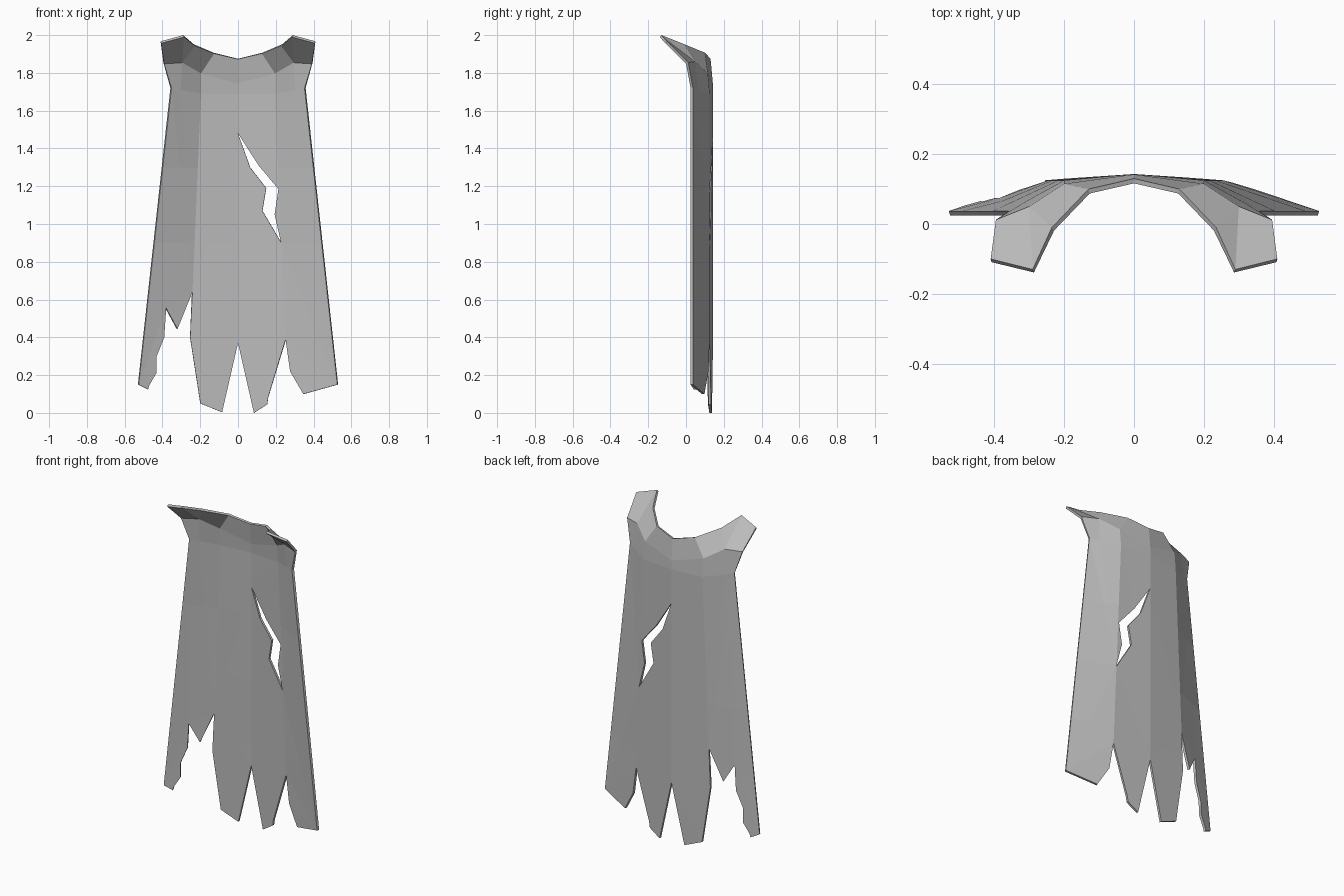
import bpy
import bmesh
from mathutils import Vector

if "Cube" in bpy.data.objects:
    bpy.data.objects.remove(bpy.data.objects["Cube"])

TOP = 1.69


def fold(z):
    """Half-width of the back panel at height z."""
    return 0.2 + (TOP - z) * 0.042


def edge(z):
    """Half-width of the whole cloth at height z."""
    return 0.358 + (1.72 - z) * 0.1095


def depth(x, z):
    """Cloth curves forward gently to the folds, then sharply to the edges."""
    x, f, e = abs(x), fold(z), edge(z)
    if x < f:
        return 0.143 - 0.018 * x / f
    return 0.125 - 0.088 * (x - f) / (e - f)


# Flat outlines (x, z) of the hanging panels, split along the folds
tear_start, tear_end = (0, 1.48), (fold(0.895), 0.895)
tear_inner = [(0.065, 1.30), (0.15, 1.19), (0.13, 1.07)]
tear_outer = [(0.195, 1.05), (0.215, 1.185), (0.11, 1.31)]
left_notch, right_notch = (fold(0.39), 0.39), (-fold(0.64), 0.64)
center_notch = (0, 0.37)

panels = [
    # right side strip with ragged hem
    [(-0.2, TOP), (-0.31, 1.71), (-0.358, 1.72), (-0.53, 0.15), (-0.48, 0.125),
     (-0.475, 0.145), (-0.437, 0.21), (-0.435, 0.30), (-0.395, 0.40),
     (-0.385, 0.555), (-0.325, 0.445), right_notch],
    # right half of the back
    [(0, TOP), (-0.2, TOP), right_notch, (-fold(0.4), 0.40), (-0.2, 0.05),
     (-0.085, 0.003), center_notch, tear_start],
    # left half of the back, below and above the tear
    [tear_start, center_notch, (0.085, 0), (0.155, 0.045), (0.16, 0.08),
     left_notch, tear_end] + tear_inner[::-1],
    [tear_start, (0, TOP), (0.2, TOP), tear_end] + tear_outer,
    # left side strip
    [(0.2, TOP), (0.31, 1.71), (0.358, 1.72), (0.53, 0.15), (0.35, 0.10),
     (0.28, 0.22), left_notch, tear_end],
]

bm = bmesh.new()
for outline in panels:
    bm.faces.new([bm.verts.new((x, 0, z)) for x, z in outline])
bmesh.ops.remove_doubles(bm, verts=bm.verts[:], dist=0.002)
bmesh.ops.triangulate(bm, faces=bm.faces[:])

# Cross rows let the cloth follow its curve
for z in (1.3, 0.9, 0.5):
    bmesh.ops.bisect_plane(bm, geom=bm.verts[:] + bm.edges[:] + bm.faces[:],
                           dist=0.0005, plane_co=(0, 0, z), plane_no=(0, 0, 1))
for v in bm.verts:
    v.co.y = depth(v.co.x, v.co.z)

# Collar and shoulder flaps, mirrored
points = {
    "back_low": (0, depth(0, TOP), TOP),
    "fold_low": (0.2, depth(0.2, TOP), TOP),
    "side_low": (0.31, depth(0.31, 1.71), 1.71),
    "edge_low": (0.358, depth(0.358, 1.72), 1.72),
    "back_mid": (0, 0.142, 1.745),
    "fold_mid": (0.2, 0.115, 1.80),
    "side_mid": (0.30, 0.05, 1.86),
    "edge_mid": (0.395, 0.012, 1.855),
    "back_top": (0, 0.13, 1.875),
    "neck_top": (0.13, 0.10, 1.907),
    "neck_front": (0.235, -0.01, 1.952),
    "tip_inner": (0.29, -0.13, 2.0),
    "tip_outer": (0.41, -0.10, 1.967),
}
collar = [
    "back_low fold_low fold_mid back_mid",
    "fold_low side_low side_mid fold_mid",
    "side_low edge_low edge_mid side_mid",
    "back_mid fold_mid neck_top back_top",
    "fold_mid side_mid neck_front neck_top",
    "side_mid edge_mid tip_outer tip_inner",
    "side_mid tip_inner neck_front",
]
for side in (1, -1):
    for names in collar:
        corners = [Vector(points[n]) for n in names.split()]
        bm.faces.new([bm.verts.new((c.x * side, c.y, c.z)) for c in corners])
bmesh.ops.remove_doubles(bm, verts=bm.verts[:], dist=0.003)

# Normals point to the back
bmesh.ops.recalc_face_normals(bm, faces=bm.faces[:])
if sum(f.normal.y * f.calc_area() for f in bm.faces) < 0:
    bmesh.ops.reverse_faces(bm, faces=bm.faces[:])

mesh = bpy.data.meshes.new("tattered_cape")
bm.to_mesh(mesh)
bm.free()
cape = bpy.data.objects.new("tattered_cape", mesh)
bpy.context.collection.objects.link(cape)

# Cloth thickness
solid = cape.modifiers.new("thickness", "SOLIDIFY")
solid.thickness = 0.014
solid.offset = -1

cloth = bpy.data.materials.new("grey_cloth")
cloth.use_nodes = True
grey = (0.5, 0.5, 0.5, 1)
cloth.diffuse_color = grey
cloth.node_tree.nodes["Principled BSDF"].inputs["Base Color"].default_value = grey
mesh.materials.append(cloth)
